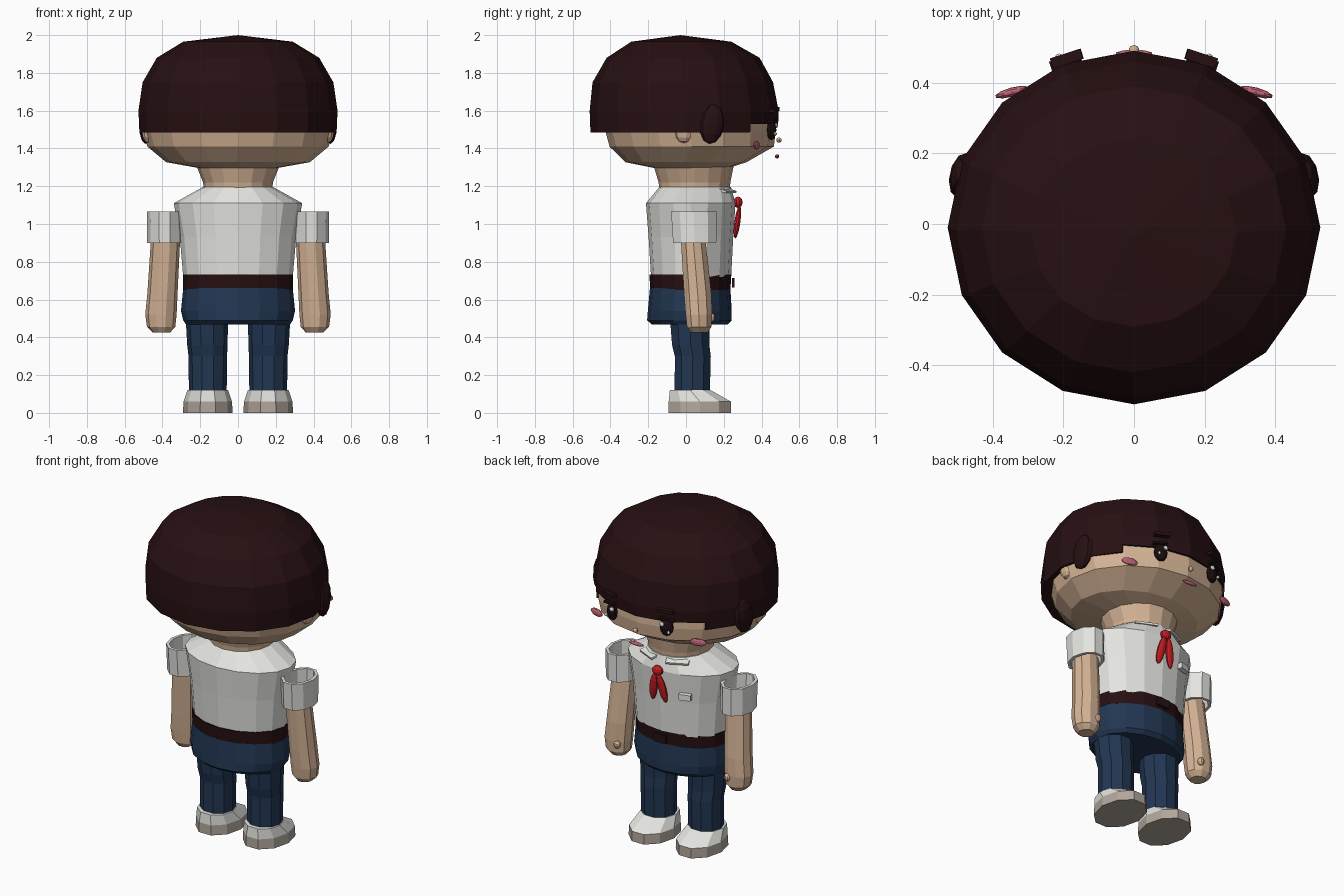
import bpy, bmesh
from math import cos, sin, pi, radians
from mathutils import Matrix, Vector, Euler

cube = bpy.data.objects.get("Cube")
if cube:
    bpy.data.objects.remove(cube, do_unlink=True)


def material(name, rgb):
    m = bpy.data.materials.new(name)
    m.use_nodes = True
    m.diffuse_color = (*rgb, 1)
    bsdf = next(n for n in m.node_tree.nodes if n.type == "BSDF_PRINCIPLED")
    bsdf.inputs["Base Color"].default_value = (*rgb, 1)
    bsdf.inputs["Roughness"].default_value = 0.9
    return m


HAIR = material("dark brown", (0.02, 0.005, 0.006))
EYE = material("near black", (0.012, 0.004, 0.005))
SKIN = material("skin", (0.66, 0.45, 0.30))
WHITE = material("white cloth", (0.78, 0.78, 0.75))
NAVY = material("navy", (0.016, 0.037, 0.085))
RED = material("red", (0.55, 0.012, 0.016))
PINK = material("pink", (0.52, 0.13, 0.18))
SOLE = material("sole grey", (0.44, 0.38, 0.33))


def finish(name, bm, mat):
    bmesh.ops.remove_doubles(bm, verts=bm.verts, dist=1e-5)
    bmesh.ops.recalc_face_normals(bm, faces=bm.faces)
    mesh = bpy.data.meshes.new(name)
    bm.to_mesh(mesh)
    bm.free()
    mesh.materials.append(mat)
    ob = bpy.data.objects.new(name, mesh)
    bpy.context.collection.objects.link(ob)
    return ob


def loft(name, mat, rings, n=16, side=1, caps=True, cut=None):
    """Stack elliptical rings given as (x, y, z, x radius, y radius)."""
    bm = bmesh.new()
    loops = []
    for x, y, z, rx, ry in rings:
        angles = [2 * pi * i / n for i in range(n)]
        loops.append([bm.verts.new((side * (x + rx * cos(a)), y + ry * sin(a), z))
                      for a in angles])
    for low, high in zip(loops, loops[1:]):
        for i in range(n):
            j = (i + 1) % n
            bm.faces.new((low[i], low[j], high[j], high[i]))
    if caps:
        bm.faces.new(loops[0])
        if rings[-1][3] > 0:
            bm.faces.new(loops[-1])
    if cut:
        gone = [f for f in bm.faces if cut(f.calc_center_median())]
        bmesh.ops.delete(bm, geom=gone, context="FACES")
    return finish(name, bm, mat)


def place(bm, at, size, turn):
    rot = Euler([radians(a) for a in turn]).to_matrix().to_4x4()
    bm.transform(Matrix.Translation(at) @ rot @ Matrix.Diagonal((*size, 1)))


def blob(name, mat, at, size, turn=(0, 0, 0), n=10):
    bm = bmesh.new()
    bmesh.ops.create_uvsphere(bm, u_segments=n, v_segments=6, radius=1)
    place(bm, Vector(at), size, turn)
    return finish(name, bm, mat)


def plate(name, mat, at, size, turn=(0, 0, 0)):
    bm = bmesh.new()
    bmesh.ops.create_cube(bm, size=1)
    place(bm, Vector(at), size, turn)
    return finish(name, bm, mat)


def thicken(ob, amount):
    mod = ob.modifiers.new("thickness", "SOLIDIFY")
    mod.thickness = amount
    mod.offset = -1


# Head, neck and bowl of hair with a raised fringe
loft("head", SKIN, [(0, 0.03, 1.295, 0.2, 0.19), (0, 0, 1.327, 0.38, 0.32),
                    (0, 0.03, 1.41, 0.48, 0.435), (0, 0.025, 1.485, 0.5, 0.45),
                    (0, 0.02, 1.6, 0.5, 0.45), (0, 0, 1.75, 0.46, 0.42),
                    (0, 0, 1.9, 0.3, 0.28)])
loft("neck", SKIN, [(0, 0.045, 1.17, 0.18, 0.185), (0, 0.045, 1.22, 0.185, 0.19),
                    (0, 0.04, 1.32, 0.225, 0.215)])
hair = loft("hair", HAIR, [(0, -0.01, 1.485, 0.522, 0.495), (0, -0.01, 1.53, 0.524, 0.498),
                           (0, -0.01, 1.6, 0.527, 0.5), (0, -0.017, 1.75, 0.505, 0.478),
                           (0, -0.015, 1.88, 0.43, 0.405), (0, -0.025, 1.965, 0.29, 0.265),
                           (0, -0.03, 2.0, 0, 0)],
            caps=False, cut=lambda c: c.z < 1.53 and c.y > 0.33)
thicken(hair, 0.06)

# Face centre
blob("nose", SKIN, (0, 0.492, 1.444), (0.015, 0.014, 0.014))
blob("mouth", PINK, (0, 0.482, 1.358), (0.053, 0.011, 0.011))

# Torso, belt and hips
loft("shirt", WHITE, [(0, 0.027, 0.72, 0.29, 0.212), (0, 0.026, 0.93, 0.308, 0.224),
                      (0, 0.025, 1.11, 0.34, 0.237), (0, 0.048, 1.195, 0.187, 0.19)])
loft("belt", HAIR, [(0, 0.023, 0.65, 0.292, 0.212), (0, 0.023, 0.732, 0.292, 0.217)])
plate("buckle", HAIR, (0, 0.25, 0.69), (0.08, 0.015, 0.05))
loft("hips", NAVY, [(0, 0.02, 0.468, 0.275, 0.2), (0, 0.018, 0.49, 0.29, 0.224),
                    (0, 0.02, 0.54, 0.302, 0.222), (0, 0.022, 0.66, 0.29, 0.213)])
plate("chest_badge", WHITE, (-0.16, 0.237, 0.98), (0.07, 0.03, 0.035), (0, 0, 17))

# Neckerchief knot
blob("scarf_knot", RED, (0, 0.275, 1.115), (0.035, 0.025, 0.03))

# Paired parts
for side, label in ((1, "left"), (-1, "right")):
    blob(label + "_scarf_tail", RED, (side * 0.03, 0.272, 1.01), (0.026, 0.016, 0.09),
         (-8, side * -10, 0))
    plate(label + "_collar", WHITE, (side * 0.09, 0.205, 1.181), (0.13, 0.08, 0.012),
          (-18, 0, side * -25))
    # Face details
    blob(label + "_eye", EYE, (side * 0.185, 0.452, 1.497), (0.04, 0.025, 0.053),
         (0, 0, side * -18))
    blob(label + "_eye_glint_large", WHITE, (side * 0.17, 0.478, 1.522), (0.015, 0.009, 0.014))
    blob(label + "_eye_glint_small", WHITE, (side * 0.212, 0.473, 1.478), (0.01, 0.009, 0.009))
    plate(label + "_eyelash", EYE, (side * 0.195, 0.458, 1.55), (0.085, 0.03, 0.012),
          (0, side * 8, side * -18))
    plate(label + "_eyebrow", HAIR, (side * 0.19, 0.468, 1.605), (0.09, 0.03, 0.018),
          (0, side * 6, side * -18))
    blob(label + "_cheek", PINK, (side * 0.345, 0.373, 1.417), (0.05, 0.013, 0.023),
         (0, 0, side * -15))
    blob(label + "_ear", SKIN, (side * 0.475, -0.01, 1.49), (0.035, 0.05, 0.062))
    blob(label + "_side_lock", HAIR, (side * 0.487, 0.137, 1.53), (0.035, 0.066, 0.107),
         (-8, 0, side * 12))
    # Arm, sleeve and thumb
    loft(label + "_arm", SKIN, [(0.405, 0.07, 0.425, 0.045, 0.045), (0.407, 0.07, 0.455, 0.075, 0.068),
                                (0.408, 0.068, 0.52, 0.083, 0.074), (0.4, 0.062, 0.63, 0.08, 0.076),
                                (0.383, 0.037, 0.93, 0.077, 0.068)], 10, side)
    sleeve = loft(label + "_sleeve", WHITE, [(0.388, 0.046, 0.9, 0.093, 0.12),
                                             (0.39, 0.041, 1.065, 0.093, 0.126)],
                  10, side, caps=False)
    thicken(sleeve, 0.018)
    blob(label + "_thumb", SKIN, (side * 0.375, 0.132, 0.505), (0.02, 0.022, 0.024))
    # Leg and shoe
    loft(label + "_leg", NAVY, [(0.16, 0.033, 0.1, 0.1, 0.098), (0.16, 0.036, 0.3, 0.102, 0.1),
                                (0.162, 0.025, 0.36, 0.107, 0.104), (0.165, 0.02, 0.5, 0.112, 0.11)],
         10, side)
    loft(label + "_sole", SOLE, [(0.16, 0.073, 0, 0.132, 0.175), (0.16, 0.073, 0.06, 0.128, 0.173)],
         10, side)
    loft(label + "_shoe", WHITE, [(0.16, 0.073, 0.06, 0.128, 0.173), (0.16, 0.022, 0.121, 0.108, 0.113)],
         10, side)
